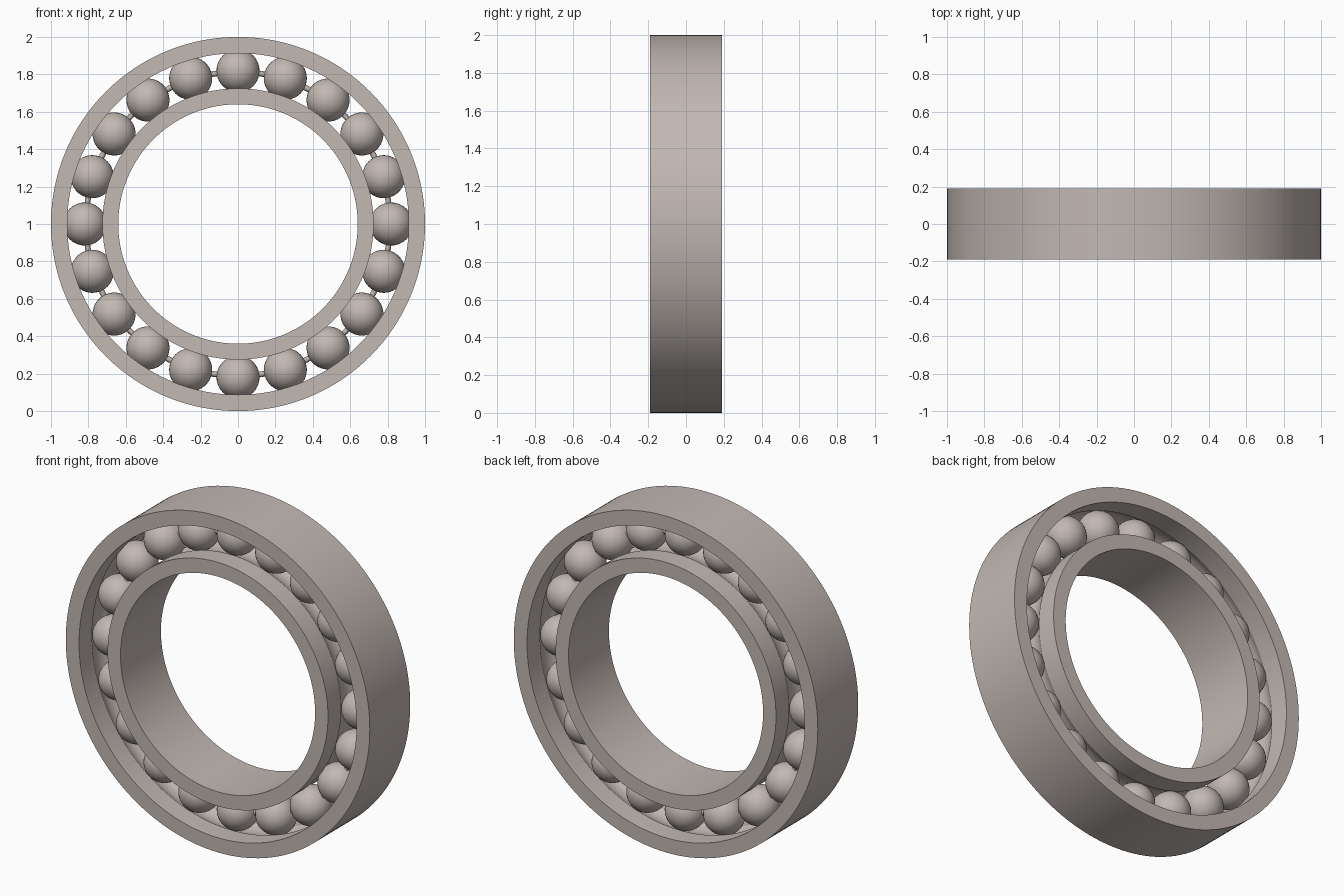
import bpy, bmesh, math
from mathutils import Matrix, Vector

cube = bpy.data.objects.get("Cube")
if cube:
    bpy.data.objects.remove(cube, do_unlink=True)

CENTRE = Vector((0, 0, 1))
HALF_WIDTH = 0.19
PITCH = 0.819        # radius of the circle of ball centres
BALL = 0.115
BALL_COUNT = 20
SEGMENTS = 160

steel = bpy.data.materials.new("warm grey steel")
steel.use_nodes = True
colour = (0.54, 0.48, 0.45, 1)
steel.diffuse_color = colour
steel.node_tree.nodes["Principled BSDF"].inputs["Base Color"].default_value = colour


def finish(obj):
    obj.data.materials.append(steel)
    bpy.ops.object.select_all(action='DESELECT')
    obj.select_set(True)
    bpy.context.view_layer.objects.active = obj
    bpy.ops.object.shade_smooth_by_angle(angle=math.radians(30))


def lathe(name, profile):
    """Turn a closed (radius, y) profile around the bearing axis."""
    bm = bmesh.new()
    verts = [bm.verts.new((r, y, 0)) for r, y in profile]
    edges = [bm.edges.new((a, b)) for a, b in zip(verts, verts[1:] + verts[:1])]
    bmesh.ops.spin(bm, geom=verts + edges, cent=(0, 0, 0), axis=(0, 1, 0),
                   angle=math.tau, steps=SEGMENTS)
    bmesh.ops.remove_doubles(bm, verts=bm.verts, dist=0.0001)
    bmesh.ops.recalc_face_normals(bm, faces=bm.faces)
    mesh = bpy.data.meshes.new(name)
    bm.to_mesh(mesh)
    bm.free()
    obj = bpy.data.objects.new(name, mesh)
    obj.location = CENTRE
    bpy.context.collection.objects.link(obj)
    finish(obj)


def race_profile(plain, shoulder, steps=12):
    """Ring section with a round ball groove in its shoulder side."""
    side = 1 if shoulder > PITCH else -1
    groove = BALL + 0.001
    half = math.acos(abs(shoulder - PITCH) / groove)
    arc = []
    for i in range(steps + 1):
        a = half * (2 * i / steps - 1)
        arc.append((PITCH + side * groove * math.cos(a), groove * math.sin(a)))
    return ([(plain, HALF_WIDTH), (plain, -HALF_WIDTH), (shoulder, -HALF_WIDTH)]
            + arc + [(shoulder, HALF_WIDTH)])


# Races
lathe("outer_race", race_profile(1.0, 0.913))
lathe("inner_race", race_profile(0.64, 0.725))

# Thin round cage wire linking the balls
lathe("cage_ring", [(0.813 + 0.015 * math.cos(math.tau * i / 12),
                     0.015 * math.sin(math.tau * i / 12)) for i in range(12)])

# Balls, sharing one mesh
bm = bmesh.new()
bmesh.ops.create_uvsphere(bm, u_segments=32, v_segments=20, radius=BALL)
ball_mesh = bpy.data.meshes.new("ball")
bm.to_mesh(ball_mesh)
bm.free()
for i in range(BALL_COUNT):
    turn = Matrix.Rotation(math.tau * i / BALL_COUNT, 4, 'Y')
    ball = bpy.data.objects.new(f"ball_{i + 1}", ball_mesh)
    ball.matrix_world = Matrix.Translation(CENTRE) @ turn @ Matrix.Translation((0, 0, PITCH))
    bpy.context.collection.objects.link(ball)
    if i == 0:
        finish(ball)
